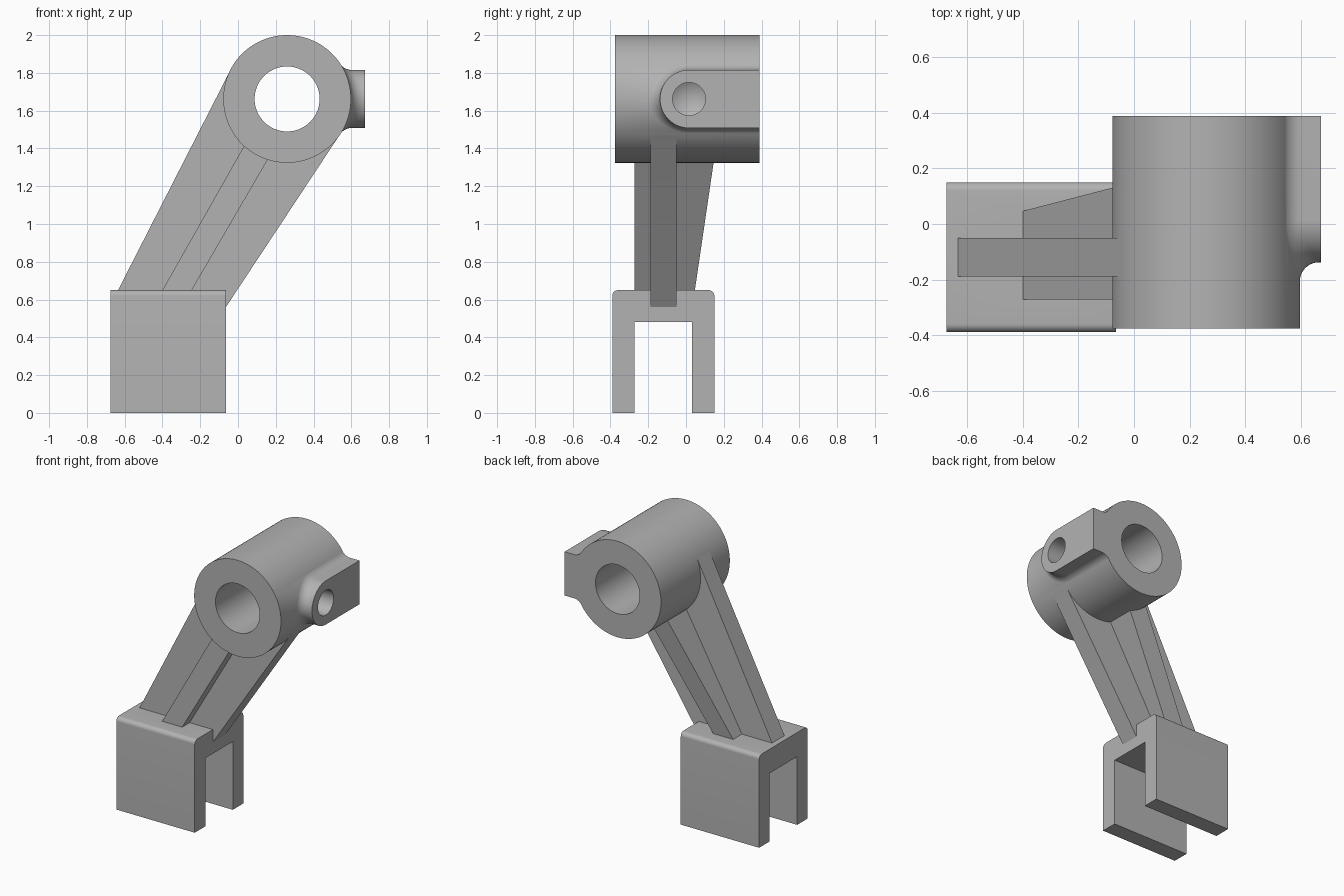
import bpy, bmesh
from math import pi, sin, cos, sqrt, atan2, asin, hypot, radians
from mathutils import Vector

cube = bpy.data.objects.get("Cube")
if cube:
    bpy.data.objects.remove(cube, do_unlink=True)

# Shared dimensions
CX, CZ, R, BORE = 0.26, 1.662, 0.338, 0.172      # hub axis, radius, bore
Y0, Y1 = -0.376, 0.39                            # hub ends
FORK_Y, FORK_HALF, SLOT_HALF = -0.12, 0.27, 0.153
BOSS_Y, BOSS_R, BOSS_X, FILLET = 0.016, 0.154, 0.673, 0.07

metal = bpy.data.materials.new("grey metal")
metal.use_nodes = True
grey = (0.45, 0.45, 0.45, 1)
metal.diffuse_color = grey
metal.node_tree.nodes["Principled BSDF"].inputs["Base Color"].default_value = grey


def loft(name, rings):
    """Solid through matching closed rings of points, capped at both ends."""
    bm = bmesh.new()
    rows = [[bm.verts.new(p) for p in ring] for ring in rings]
    n = len(rows[0])
    for a, b in zip(rows, rows[1:]):
        for i in range(n):
            j = (i + 1) % n
            bm.faces.new((a[i], a[j], b[j], b[i]))
    bm.faces.new(rows[0])
    bm.faces.new(rows[-1])
    bmesh.ops.remove_doubles(bm, verts=bm.verts, dist=1e-5)
    bmesh.ops.recalc_face_normals(bm, faces=bm.faces)
    mesh = bpy.data.meshes.new(name)
    bm.to_mesh(mesh)
    bm.free()
    mesh.materials.append(metal)
    obj = bpy.data.objects.new(name, mesh)
    bpy.context.collection.objects.link(obj)
    return obj


def circle(r, n):
    return [(r * cos(2 * pi * i / n), r * sin(2 * pi * i / n)) for i in range(n)]


def along_y(name, pts, a, b):
    return loft(name, [[(x, y, z) for x, z in pts] for y in (a, b)])


def tube(name, r, a, b):
    return along_y(name, [(CX + u, CZ + v) for u, v in circle(r, 128)], a, b)


def tangent(x, z, side):
    """Point where a line from (x, z) touches the hub."""
    r = R - 0.001
    dx, dz = CX - x, CZ - z
    d = hypot(dx, dz)
    ang = atan2(dz, dx) + side * asin(r / d)
    length = sqrt(d * d - r * r)
    return x + length * cos(ang), z + length * sin(ang)


def combine(target, other, operation):
    mod = target.modifiers.new(operation.lower(), 'BOOLEAN')
    mod.operation = operation
    mod.solver = 'EXACT'
    mod.object = other
    bpy.ops.object.select_all(action='DESELECT')
    bpy.context.view_layer.objects.active = target
    target.select_set(True)
    bpy.ops.object.modifier_apply(modifier=mod.name)
    bpy.data.objects.remove(other, do_unlink=True)


# Fork: inverted U with rounded top edges
corner = 0.03
half = [(SLOT_HALF, 0.48), (SLOT_HALF, 0), (FORK_HALF, 0)]
for i in range(9):
    a = pi / 2 * i / 8
    half.append((FORK_HALF - corner + corner * cos(a), 0.65 - corner + corner * sin(a)))
outline = half + [(-u, z) for u, z in reversed(half)]
fork = loft("fork", [[(x, FORK_Y + u, z) for u, z in outline] for x in (-0.675, -0.064)])

# Arm web: plate tangent to the hub on both sides
left, right = (-0.635, 0.65), (-0.064, 0.56)
web = along_y("arm_web", [(-0.6, 0.58), left, tangent(*left, 1), tangent(*right, -1), right],
              FORK_Y - 0.069, FORK_Y + 0.069)

# Cross rib: slanted bar whose back face flares upward
rib_outline = [(-0.451, 0.56), (0.07, 1.48), (0.192, 1.40), (-0.297, 0.56)]
rib = loft("arm_rib", [[(x, -0.272, z) for x, z in rib_outline],
                       [(x, 0.047 + 0.147 * (z - 0.65), z) for x, z in rib_outline]])

# Hub
hub = tube("hub", R, Y0, Y1)

# Boss: half-round pad blended into the hub by a rolling-ball fillet
path = [(Y1, 0, 1)]
path += [(BOSS_Y, -sin(pi * i / 32), cos(pi * i / 32)) for i in range(33)]
path += [(Y1, 0, -1)]
sections = []
for y, ny, nz in path:
    wall = Vector((0, y + BOSS_R * ny, CZ + BOSS_R * nz))
    base = R - 0.001
    cy, cz = wall.y + FILLET * ny, wall.z + FILLET * nz
    ball = Vector((CX + sqrt((base + FILLET) ** 2 - (cz - CZ) ** 2), cy, cz))
    to_hub = (Vector((CX, cy, CZ)) - ball).normalized()
    to_wall = Vector((0, -ny, -nz))
    section = [Vector((0.48, wall.y, wall.z))]
    for k in range(11):
        section.append(ball + FILLET * to_hub.slerp(to_wall, k / 10))
    section.append(Vector((BOSS_X, wall.y, wall.z)))
    sections.append(section)
boss = loft("clamp_boss", list(zip(*sections)))

# Cutters: hub bore and blind drill hole with conical tip
bore = tube("bore_cutter", BORE, Y0 - 0.1, Y1 + 0.1)
drill = loft("drill_cutter", [[(x, BOSS_Y + u, CZ + v) for u, v in circle(r, 64)]
                              for x, r in ((0.8, 0.087), (0.55, 0.087), (0.5, 0))])

# One casting
for part in (boss, web, rib, fork):
    combine(hub, part, 'UNION')
for cutter in (bore, drill):
    combine(hub, cutter, 'DIFFERENCE')
hub.name = hub.data.name = "bracket_casting"
bpy.ops.object.shade_smooth_by_angle(angle=radians(30))
